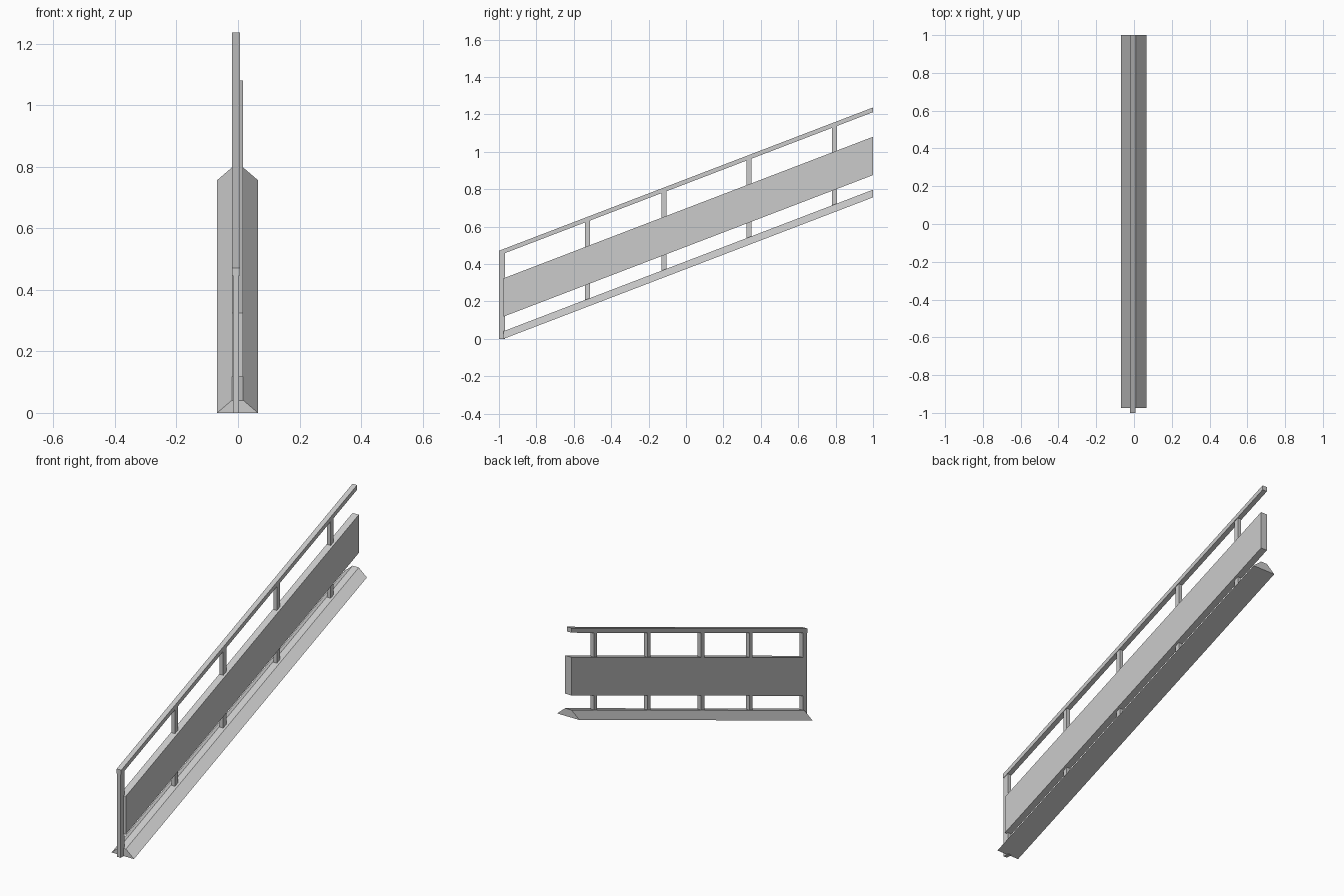
import bpy
import bmesh

if "Cube" in bpy.data.objects:
    bpy.data.objects.remove(bpy.data.objects["Cube"], do_unlink=True)

SLOPE = 0.383
BACK = 1.0

grey = bpy.data.materials.new("light_grey")
grey.use_nodes = True
colour = (0.6, 0.6, 0.6, 1)
grey.diffuse_color = colour
grey.node_tree.nodes["Principled BSDF"].inputs["Base Color"].default_value = colour


def beam(name, profile, y0, y1):
    """Sweep an (x, z) profile up the slope, keeping both ends vertical."""
    bm = bmesh.new()
    front = [bm.verts.new((x, y0, z)) for x, z in profile]
    face = bm.faces.new(front)
    swept = bmesh.ops.extrude_face_region(bm, geom=[face])["geom"]
    moved = [v for v in swept if isinstance(v, bmesh.types.BMVert)]
    bmesh.ops.translate(bm, verts=moved, vec=(0, y1 - y0, (y1 - y0) * SLOPE))
    bmesh.ops.recalc_face_normals(bm, faces=bm.faces)
    mesh = bpy.data.meshes.new(name)
    bm.to_mesh(mesh)
    bm.free()
    mesh.materials.append(grey)
    obj = bpy.data.objects.new(name, mesh)
    bpy.context.collection.objects.link(obj)
    return obj


def box(x0, x1, z0, z1):
    return [(x0, z0), (x1, z0), (x1, z1), (x0, z1)]


def rail_bottom(y):
    return 0.446 + (y + 1) * SLOPE


def base_top(y):
    return 0.041 + (y + 0.975) * SLOPE


# Sloping base with bevelled sides
beam("base_kerb", [(-0.068, 0), (0.065, 0), (0.017, 0.041), (-0.02, 0.041)], -0.975, BACK)

# Solid middle panel and thin handrail
beam("side_panel", box(-0.02, 0.017, 0.119, 0.324), -0.975, BACK)
beam("handrail", box(-0.02, 0.007, 0.446, 0.471), -1, BACK)

# Upright posts between base and handrail
for i, y in enumerate((-0.527, -0.118, 0.337, 0.793)):
    y0 = y - 0.013
    beam(f"post_{i + 1}", box(-0.017, 0.004, base_top(y0) - 0.02, rail_bottom(y0) + 0.005),
         y0, y + 0.013)

# End post standing on the ground, with a level foot
end = beam("end_post", box(-0.017, 0.004, 0, rail_bottom(-1)), -1, -0.968)
for v in end.data.vertices:
    if v.co.z < 0.1:
        v.co.z = 0
